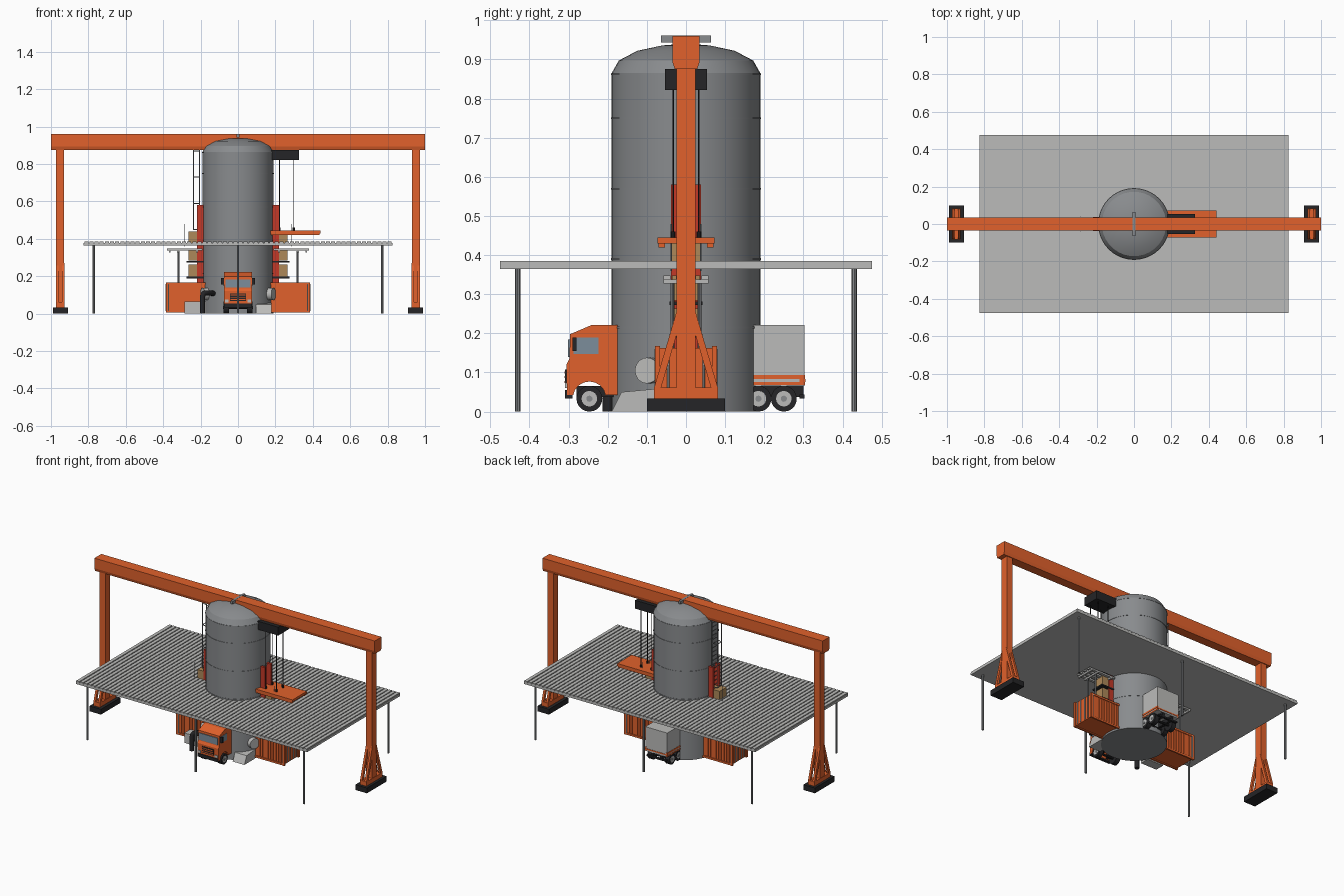
import bpy, bmesh, math
from mathutils import Vector

if "Cube" in bpy.data.objects:
    bpy.data.objects.remove(bpy.data.objects["Cube"])


def material(name, rgb):
    m = bpy.data.materials.new(name)
    m.diffuse_color = (*rgb, 1)
    m.use_nodes = True
    m.node_tree.nodes["Principled BSDF"].inputs["Base Color"].default_value = m.diffuse_color
    return m


ORANGE = material("orange", (0.75, 0.12, 0.025))
RED = material("red", (0.55, 0.04, 0.02))
BLACK = material("black", (0.018, 0.018, 0.02))
STEEL = material("steel", (0.25, 0.26, 0.27))
PALE = material("pale", (0.5, 0.5, 0.49))
WOOD = material("wood", (0.42, 0.25, 0.1))
GLASS = material("glass", (0.2, 0.27, 0.33))


def mesh(name, verts, faces, mat=None):
    me = bpy.data.meshes.new(name)
    me.from_pydata(verts, [], faces)
    bm = bmesh.new()
    bm.from_mesh(me)
    bmesh.ops.recalc_face_normals(bm, faces=bm.faces)
    bm.to_mesh(me)
    bm.free()
    ob = bpy.data.objects.new(name, me)
    bpy.context.collection.objects.link(ob)
    if mat:
        me.materials.append(mat)
    return ob


def prism(name, pts, x0, x1, mat=None):
    """Extrude a (y, z) outline along x."""
    n = len(pts)
    verts = [(x, y, z) for x in (x0, x1) for y, z in pts]
    faces = [list(range(n)), list(range(n, 2 * n))]
    faces += [(i, (i + 1) % n, n + (i + 1) % n, n + i) for i in range(n)]
    return mesh(name, verts, faces, mat)


def box(name, x, y, z, mat=None):
    x, y = sorted(x), sorted(y)
    return prism(name, [(y[0], z[0]), (y[1], z[0]), (y[1], z[1]), (y[0], z[1])], x[0], x[1], mat)


def smooth(ob):
    bpy.ops.object.select_all(action='DESELECT')
    bpy.context.view_layer.objects.active = ob
    ob.select_set(True)
    bpy.ops.object.shade_smooth_by_angle(angle=math.radians(25))


def rod(name, a, b, r, mat=None, sides=8):
    a, b = Vector(a), Vector(b)
    bpy.ops.mesh.primitive_cylinder_add(vertices=sides, radius=r, depth=(b - a).length, location=(a + b) / 2)
    ob = bpy.context.object
    ob.name = name
    ob.rotation_euler = (b - a).to_track_quat('Z', 'Y').to_euler()
    if mat:
        ob.data.materials.append(mat)
    smooth(ob)
    return ob


def lathe(name, prof, mat=None, n=40):
    verts = [(r * math.cos(2 * math.pi * i / n), r * math.sin(2 * math.pi * i / n), z)
             for r, z in prof for i in range(n)]
    faces = [(k * n + i, k * n + (i + 1) % n, (k + 1) * n + (i + 1) % n, (k + 1) * n + i)
             for k in range(len(prof) - 1) for i in range(n)]
    faces += [list(range(n)), list(range((len(prof) - 1) * n, len(prof) * n))]
    ob = mesh(name, verts, faces, mat)
    smooth(ob)
    return ob


# storage tank with domed top and seam bands
lathe("tank", [(0.19, 0), (0.19, 0.865), (0.172, 0.897), (0.125, 0.922), (0.06, 0.936), (0.005, 0.94)], STEEL)
for z in (0.215, 0.39, 0.57, 0.75, 0.862):
    lathe("tank_seam", [(0.189, z - 0.002), (0.192, z - 0.002), (0.192, z + 0.002), (0.189, z + 0.002)], STEEL)
box("top_vent_bar", (-0.007, 0.007), (-0.064, 0.064), (0.943, 0.961), STEEL)

# gantry crane
prism("gantry_beam", [(-0.029, 0.876), (0.029, 0.876), (0.035, 0.895), (0.035, 0.96), (-0.035, 0.96), (-0.035, 0.895)],
      -1, 1, ORANGE)
for s in (-1, 1):
    box("gantry_leg", (s * 0.93, s * 0.972), (-0.024, 0.024), (0.03, 0.88), ORANGE)
    box("gantry_foot", (s * 0.908, s * 0.99), (-0.1, 0.1), (0, 0.034), BLACK)
    box("gantry_sill", (s * 0.928, s * 0.974), (-0.082, 0.082), (0.034, 0.062), ORANGE)
    for t in (-1, 1):
        for x in (0.928, 0.96):
            prism("gantry_brace", [(t * 0.02, 0.27), (t * 0.082, 0.06), (t * 0.064, 0.06), (t * 0.02, 0.21)],
                  s * x, s * (x + 0.014), ORANGE)

# canopy: slab, ribs and six posts
box("canopy_slab", (-0.825, 0.825), (-0.475, 0.475), (0.364, 0.378), PALE)
for i in range(60):
    x = -0.825 + i * 0.0275
    box("canopy_rib", (x + 0.003, x + 0.0245), (-0.475, 0.475), (0.377, 0.385), PALE)
for x in (-0.772, 0, 0.772):
    for y in (-0.43, 0.43):
        rod("canopy_post", (x, y, 0), (x, y, 0.366), 0.0065, STEEL)

# hoist trolley, cables and hanging platform
box("hoist_trolley", (0.178, 0.325), (-0.054, 0.054), (0.822, 0.876), BLACK)
for x in (0.222, 0.298):
    for y in (-0.033, 0.033):
        rod("hoist_cable", (x, y, 0.44), (x, y, 0.83), 0.002, BLACK, 6)
        rod("cable_anchor", (x, y, 0.444), (x, y, 0.46), 0.006, BLACK)
box("hanging_platform", (0.175, 0.44), (-0.073, 0.073), (0.43, 0.445), ORANGE)
for y in (-0.062, 0.062):
    box("platform_runner", (0.175, 0.435), (y - 0.008, y + 0.008), (0.42, 0.431), ORANGE)

# caged ladder on the left of the tank
for y in (-0.03, 0.03):
    rod("ladder_rail", (-0.205, y, 0.38), (-0.205, y, 0.875), 0.003, STEEL, 6)
    rod("ladder_cage_bar", (-0.238, y * 0.7, 0.45), (-0.238, y * 0.7, 0.875), 0.0025, STEEL, 6)
    for z in (0.45, 0.59, 0.73, 0.87):
        rod("cage_hoop_side", (-0.205, y, z), (-0.238, y * 0.7, z), 0.0025, STEEL, 6)
for i in range(18):
    z = 0.4 + i * 0.027
    rod("ladder_rung", (-0.205, -0.03, z), (-0.205, 0.03, z), 0.002, STEEL, 6)
for z in (0.45, 0.59, 0.73, 0.87):
    rod("cage_hoop_front", (-0.238, -0.021, z), (-0.238, 0.021, z), 0.0025, STEEL, 6)

for s in (-1, 1):
    # corrugated container
    box("container", (s * 0.15, s * 0.38), (-0.071, 0.071), (0.012, 0.162), ORANGE)
    for i in range(10):
        x = 0.18 + i * 0.019
        for t in (-1, 1):
            box("container_rib", (s * x, s * (x + 0.01)), (t * 0.07, t * 0.075), (0.02, 0.156), ORANGE)
    for t in (-1, 1):
        box("container_corner", (s * 0.372, s * 0.386), (t * 0.066, t * 0.079), (0.006, 0.168), ORANGE)
        for z in (0.006, 0.156):
            box("container_rail", (s * 0.16, s * 0.384), (t * 0.068, t * 0.078), (z, z + 0.012), ORANGE)
        for y in (0.018, 0.045):
            rod("door_rod", (s * 0.384, t * y, 0.015), (s * 0.384, t * y, 0.16), 0.003, PALE, 6)
        rod("container_edge_rod", (s * 0.371, t * 0.078, 0.015), (s * 0.371, t * 0.078, 0.16), 0.003, PALE, 6)

    # stacked crates on pallets with a red mast
    for y in (-0.03, 0.03):
        box("lift_mast", (s * 0.185, s * 0.22), (y - 0.008, y + 0.008), (0.16, 0.58), RED)
    for z in (0.2, 0.284, 0.375):
        box("crate", (s * 0.185, s * 0.265), (-0.036, 0.036), (z, z + 0.064), WOOD)
        box("crate_pallet", (s * 0.185, s * 0.275), (-0.042, 0.042), (z - 0.011, z - 0.002), BLACK)
    for y in (-0.038, 0.038):
        rod("crate_stake", (s * 0.285, y, 0.36), (s * 0.285, y, 0.48), 0.002, STEEL, 6)

    # slatted loading shelf on thin supports
    for i in range(4):
        y = -0.058 + i * 0.0325
        box("shelf_slat", (s * 0.19, s * 0.38), (y, y + 0.018), (0.338, 0.348), PALE)
    for x in (0.215, 0.315, 0.36):
        box("shelf_bearer", (s * x, s * (x + 0.01)), (-0.058, 0.058), (0.328, 0.338), PALE)
    for y in (-0.035, 0.035):
        rod("shelf_support", (s * 0.318, y, 0.16), (s * 0.318, y, 0.335), 0.005, STEEL)
    rod("tank_port", (s * 0.165, -0.09, 0.105), (s * 0.19, -0.1, 0.105), 0.033, PALE, 20)

# concrete blocks by the tank foot
box("left_block", (-0.285, -0.17), (-0.14, -0.08), (0, 0.064), PALE)
prism("right_block", [(-0.19, 0), (-0.08, 0), (-0.08, 0.058), (-0.165, 0.05)], 0.095, 0.178, PALE)

# bent filler hose
cu = bpy.data.curves.new("filler_hose", 'CURVE')
cu.dimensions = '3D'
cu.bevel_depth, cu.bevel_resolution = 0.014, 3
cu.use_fill_caps = True
sp = cu.splines.new('NURBS')
pts = [(-0.19, -0.2, 0), (-0.19, -0.2, 0.05), (-0.19, -0.195, 0.11), (-0.16, -0.18, 0.112), (-0.125, -0.13, 0.108)]
sp.points.add(len(pts) - 1)
for p, c in zip(sp.points, pts):
    p.co = (*c, 1)
sp.use_endpoint_u, sp.order_u = True, 3
cu.materials.append(BLACK)
bpy.context.collection.objects.link(bpy.data.objects.new("filler_hose", cu))

# truck cab with a wheel arch cut into its outline
arch = [(-0.247 + 0.042 * math.cos(a), 0.035 + 0.042 * math.sin(a))
        for a in [math.radians(10 + 20 * i) for i in range(9)]]
prism("truck_cab", [(-0.175, 0.042)] + arch + [(-0.304, 0.042), (-0.306, 0.12), (-0.298, 0.135), (-0.296, 0.198),
      (-0.24, 0.222), (-0.175, 0.222)], -0.075, 0.075, ORANGE)
box("windscreen", (-0.066, 0.066), (-0.301, -0.285), (0.14, 0.184), GLASS)
box("grille", (-0.042, 0.042), (-0.309, -0.3), (0.068, 0.108), BLACK)
for z in (0.076, 0.088, 0.1):
    box("grille_bar", (-0.04, 0.04), (-0.311, -0.308), (z - 0.0025, z + 0.0025), ORANGE)
box("bumper", (-0.074, 0.074), (-0.309, -0.29), (0.034, 0.055), BLACK)

# truck body and chassis
box("cargo_box", (-0.078, 0.078), (-0.17, 0.303), (0.066, 0.222), PALE)
box("cargo_stripe_end", (-0.0785, 0.0785), (0.29, 0.305), (0.076, 0.084), ORANGE)
for s in (-1, 1):
    box("cargo_stripe_low", (s * 0.07, s * 0.08), (-0.17, 0.304), (0.068, 0.076), ORANGE)
    box("cargo_stripe_high", (s * 0.07, s * 0.08), (-0.17, 0.304), (0.083, 0.094), ORANGE)
    box("chassis_rail", (s * 0.025, s * 0.04), (-0.28, 0.3), (0.038, 0.066), BLACK)
    box("side_window", (s * 0.07, s * 0.0765), (-0.288, -0.223), (0.147, 0.19), GLASS)
    box("mirror", (s * 0.076, s * 0.092), (-0.29, -0.28), (0.155, 0.19), BLACK)
    box("headlamp", (s * 0.05, s * 0.07), (-0.309, -0.3), (0.06, 0.075), PALE)
    for y in (-0.247, 0.185, 0.25):
        rod("truck_tyre", (s * 0.048, y, 0.033), (s * 0.077, y, 0.033), 0.033, BLACK, 20)
        rod("wheel_rim", (s * 0.07, y, 0.033), (s * 0.0785, y, 0.033), 0.02, PALE, 16)
        rod("wheel_hub", (s * 0.07, y, 0.033), (s * 0.081, y, 0.033), 0.008, STEEL, 10)
box("rear_bumper", (-0.07, 0.07), (0.29, 0.303), (0.034, 0.044), BLACK)
for y in (-0.247, 0.185, 0.25):
    rod("axle", (-0.06, y, 0.033), (0.06, y, 0.033), 0.007, BLACK)
